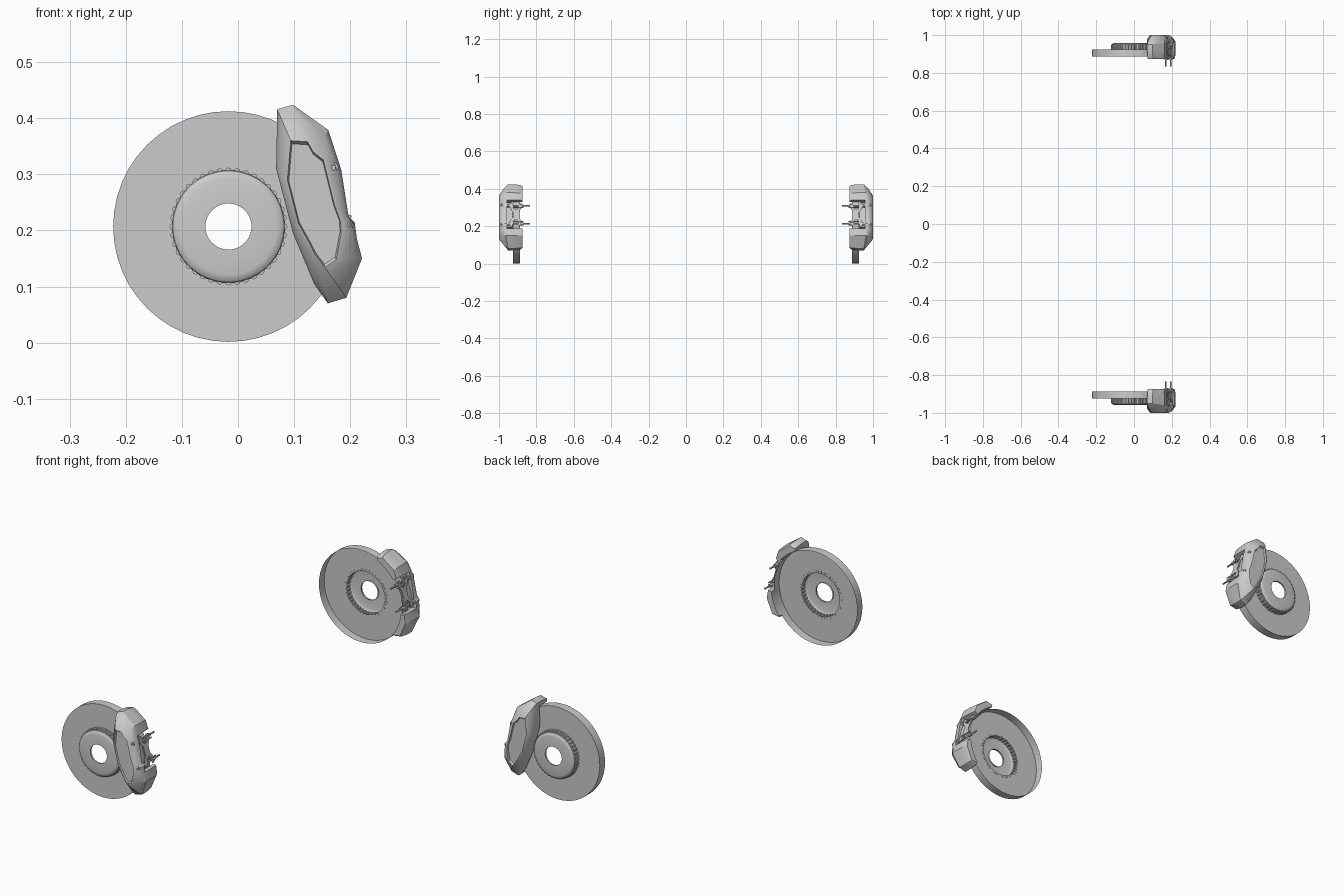
import bpy, bmesh, math
from mathutils import Vector

if "Cube" in bpy.data.objects:
    bpy.data.objects.remove(bpy.data.objects["Cube"])

CX, CZ = -0.017, 0.207          # wheel axis
TILT = math.radians(15)         # direction from the axis to the caliper middle


def polar(r, t, y):
    """Caliper frame: r outward, t along the rim, y along the axle."""
    c, s = math.cos(TILT), math.sin(TILT)
    return Vector((CX + r * c - t * s, y, CZ + r * s + t * c))


def finish(name, bm, mirror=True, smooth=True):
    bmesh.ops.recalc_face_normals(bm, faces=bm.faces)
    me = bpy.data.meshes.new(name)
    bm.to_mesh(me)
    bm.free()
    ob = bpy.data.objects.new(name, me)
    bpy.context.collection.objects.link(ob)
    bpy.ops.object.select_all(action='DESELECT')
    ob.select_set(True)
    bpy.context.view_layer.objects.active = ob
    if smooth:
        bpy.ops.object.shade_smooth_by_angle(angle=math.radians(30))
    if mirror:
        add_mirror(ob)
    return ob


def add_mirror(ob):
    m = ob.modifiers.new("other_side", 'MIRROR')
    m.use_axis = (False, True, False)
    m.use_mirror_merge = False


def loft(bm, rings, caps=True):
    """Skin rings of equal point count, optionally capping both ends."""
    vs = [[bm.verts.new(p) for p in ring] for ring in rings]
    n = len(vs[0])
    for a, b in zip(vs, vs[1:]):
        for i in range(n):
            j = (i + 1) % n
            bm.faces.new((a[i], a[j], b[j], b[i]))
    if caps:
        bm.faces.new(vs[0])
        bm.faces.new(vs[-1])


def circle(x, z, r, y, n):
    return [Vector((x + r * math.cos(2 * math.pi * i / n), y,
                    z + r * math.sin(2 * math.pi * i / n))) for i in range(n)]


def rod(bm, x, z, r, y0, y1, n=12):
    loft(bm, [circle(x, z, r, y0, n), circle(x, z, r, y1, n)])


def lathe(name, profile, n):
    bm = bmesh.new()
    loft(bm, [circle(CX, CZ, r, y, n) for r, y in profile], caps=False)
    return finish(name, bm)


# Friction ring, open at the back, and the bowl-shaped hat
lathe("brake_disc", [(0.2055, -0.888), (0.2055, -0.925), (0.094, -0.925)], 48)
lathe("disc_hat", [(0.101, -0.925), (0.101, -0.946), (0.099, -0.952), (0.094, -0.956),
                   (0.086, -0.958), (0.041, -0.958), (0.041, -0.950)], 64)

# Ring of small teeth around the hat
bm = bmesh.new()
for i in range(40):
    a = 2 * math.pi * i / 40
    rod(bm, CX + 0.099 * math.cos(a), CZ + 0.099 * math.sin(a), 0.006, -0.924, -0.949, 8)
finish("hat_teeth", bm)

# Caliper body: faceted shell lofted from outer outline to face panel
outer = [(0.070, 0.416), (0.098, 0.424), (0.161, 0.379), (0.184, 0.308), (0.197, 0.225),
         (0.208, 0.214), (0.212, 0.185), (0.221, 0.150), (0.193, 0.080), (0.160, 0.070),
         (0.136, 0.104), (0.098, 0.195), (0.068, 0.310)]
inner = [(0.094, 0.360), (0.124, 0.358), (0.134, 0.340), (0.152, 0.326), (0.172, 0.245),
         (0.183, 0.215), (0.184, 0.195), (0.175, 0.148), (0.155, 0.134), (0.138, 0.156),
         (0.128, 0.176), (0.108, 0.212), (0.088, 0.290)]
cen = (0.138, 0.250)


def blend(f, y, dome=0.0):
    """Outline f of the way from outer to inner, pulled back at both ends."""
    pts = []
    for (ax, az), (bx, bz) in zip(outer, inner):
        x, z = ax + (bx - ax) * f, az + (bz - az) * f
        pts.append(Vector((x, y + dome * min(1, abs(z - 0.25) / 0.17) ** 2, z)))
    return pts


def panel(scale, y):
    return [Vector((cen[0] + (x - cen[0]) * scale, y, cen[1] + (z - cen[1]) * scale))
            for x, z in inner]


bm = bmesh.new()
loft(bm, [blend(0.16, -0.874), blend(0.07, -0.884), blend(0, -0.920), blend(0, -0.972, 0.022),
          blend(0.25, -0.988, 0.022), blend(0.85, -0.999, 0.004), panel(1.0, -1.0),
          panel(0.95, -0.992)])
caliper = finish("caliper_body", bm, mirror=False)

# Cutters: room for the disc, and the pad window in the bridge
bm = bmesh.new()
rod(bm, CX, CZ, 0.209, -0.932, -0.85, 96)
disc_cut = finish("disc_clearance_cutter", bm, False, False)
bm = bmesh.new()
loft(bm, [[polar(r, t, y) for r, t in ((0.15, -0.068), (0.26, -0.085), (0.26, 0.085), (0.15, 0.068))]
          for y in (-0.957, -0.84)])
window_cut = finish("window_cutter", bm, False, False)
bpy.context.view_layer.objects.active = caliper
for cut in (disc_cut, window_cut):
    cut.hide_render = True
    m = caliper.modifiers.new("cut", 'BOOLEAN')
    m.operation, m.object, m.solver = 'DIFFERENCE', cut, 'EXACT'
    bpy.ops.object.modifier_apply(modifier=m.name)
    bpy.data.objects.remove(cut)
add_mirror(caliper)

# Brake pad behind the outer caliper wall
bm = bmesh.new()
pad = [(0.125, -0.055), (0.203, -0.068), (0.205, 0.0), (0.203, 0.068), (0.125, 0.055)]
loft(bm, [[polar(r, t, y) for r, t in pad] for y in (-0.958, -0.927)])
finish("brake_pad", bm)

# X-shaped spring clip over the window
bm = bmesh.new()
half = [(0.062, -0.944), (0.066, -0.930), (0.030, -0.918), (0.030, -0.902), (0.064, -0.892),
        (0.060, -0.876), (0.038, -0.878), (0.016, -0.894)]
mid = [(0.016, -0.926), (0.038, -0.942)]
clip = mid + half
clip = clip + [(-t, y) for t, y in reversed(clip)]
loft(bm, [[polar(r, t, y) for t, y in clip] for r in (0.209, 0.212)])
finish("spring_clip", bm, smooth=False)

# Retaining pins with collars
bm = bmesh.new()
for t in (-0.05, 0.05):
    p = polar(0.206, t, 0)
    rod(bm, p.x, p.z, 0.004, -0.972, -0.834)
    rod(bm, p.x, p.z, 0.008, -0.885, -0.868)
    rod(bm, p.x, p.z, 0.008, -0.960, -0.945)
    q = polar(0.214, t * 0.78, 0)
    rod(bm, q.x, q.z, 0.003, -0.925, -0.868)
finish("retaining_pins", bm)

# Bolt heads on the caliper face edge
bm = bmesh.new()
for x, z in ((0.169, 0.312), (0.195, 0.210)):
    rod(bm, x, z, 0.010, -0.986, -0.950)
    rod(bm, x, z, 0.005, -0.992, -0.950)
finish("caliper_bolts", bm)
